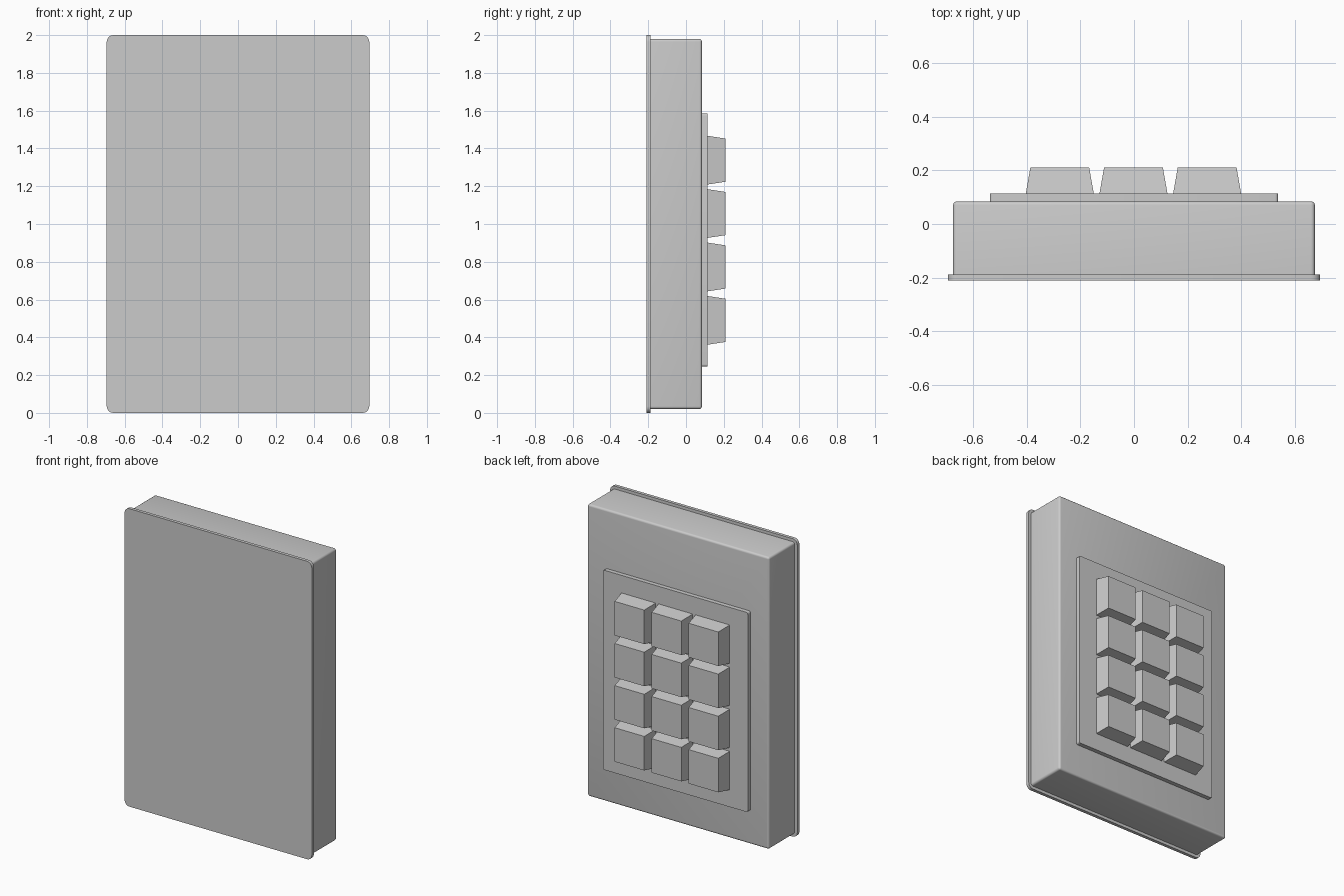
import bpy, bmesh
from math import radians
from mathutils import Vector

if "Cube" in bpy.data.objects:
    bpy.data.objects.remove(bpy.data.objects["Cube"], do_unlink=True)

grey = bpy.data.materials.new("plain grey")
grey.use_nodes = True
colour = (0.6, 0.6, 0.6, 1)
grey.diffuse_color = colour
grey.node_tree.nodes["Principled BSDF"].inputs["Base Color"].default_value = colour


def slab(name, half_x, z0, z1, y0, y1, radius=0, edge=0, taper=(1, 1), cx=0):
    """Upright block; radius rounds the corner edges along y, edge rounds the back rim."""
    bm = bmesh.new()
    bmesh.ops.create_cube(bm, size=2)
    cz, half_z = (z0 + z1) / 2, (z1 - z0) / 2
    for v in bm.verts:
        back = v.co.y > 0
        tx, tz = taper if back else (1, 1)
        v.co = Vector((cx + v.co.x * half_x * tx, y1 if back else y0,
                       cz + v.co.z * half_z * tz))
    if radius:
        corners = [e for e in bm.edges
                   if abs(e.verts[0].co.y - e.verts[1].co.y) > 1e-4]
        bmesh.ops.bevel(bm, geom=corners, offset=radius, segments=5,
                        profile=0.5, affect='EDGES')
    if edge:
        rim = [e for e in bm.edges if all(v.co.y > y1 - 1e-5 for v in e.verts)]
        bmesh.ops.bevel(bm, geom=rim, offset=edge, segments=3,
                        profile=0.5, affect='EDGES')
    mesh = bpy.data.meshes.new(name)
    bm.to_mesh(mesh)
    bm.free()
    mesh.materials.append(grey)
    ob = bpy.data.objects.new(name, mesh)
    bpy.context.collection.objects.link(ob)
    if radius:
        bpy.ops.object.select_all(action='DESELECT')
        ob.select_set(True)
        bpy.context.view_layer.objects.active = ob
        bpy.ops.object.shade_smooth_by_angle(angle=radians(40))
    return ob


# Wall plate, housing and raised panel
slab("mounting_plate", 0.695, 0, 2, -0.21, -0.188, radius=0.035)
slab("housing", 0.675, 0.02, 1.98, -0.188, 0.084, radius=0.015, edge=0.013)
slab("key_panel", 0.538, 0.245, 1.585, 0.084, 0.113, radius=0.012)

# Grid of tapered keys
for row in range(4):
    for col in range(3):
        cz = 1.338 - row * 0.2827
        slab(f"key_{row + 1}_{col + 1}", 0.127, cz - 0.129, cz + 0.129,
             0.113, 0.21, taper=(0.865, 0.885), cx=(col - 1) * 0.275 - 0.002)
